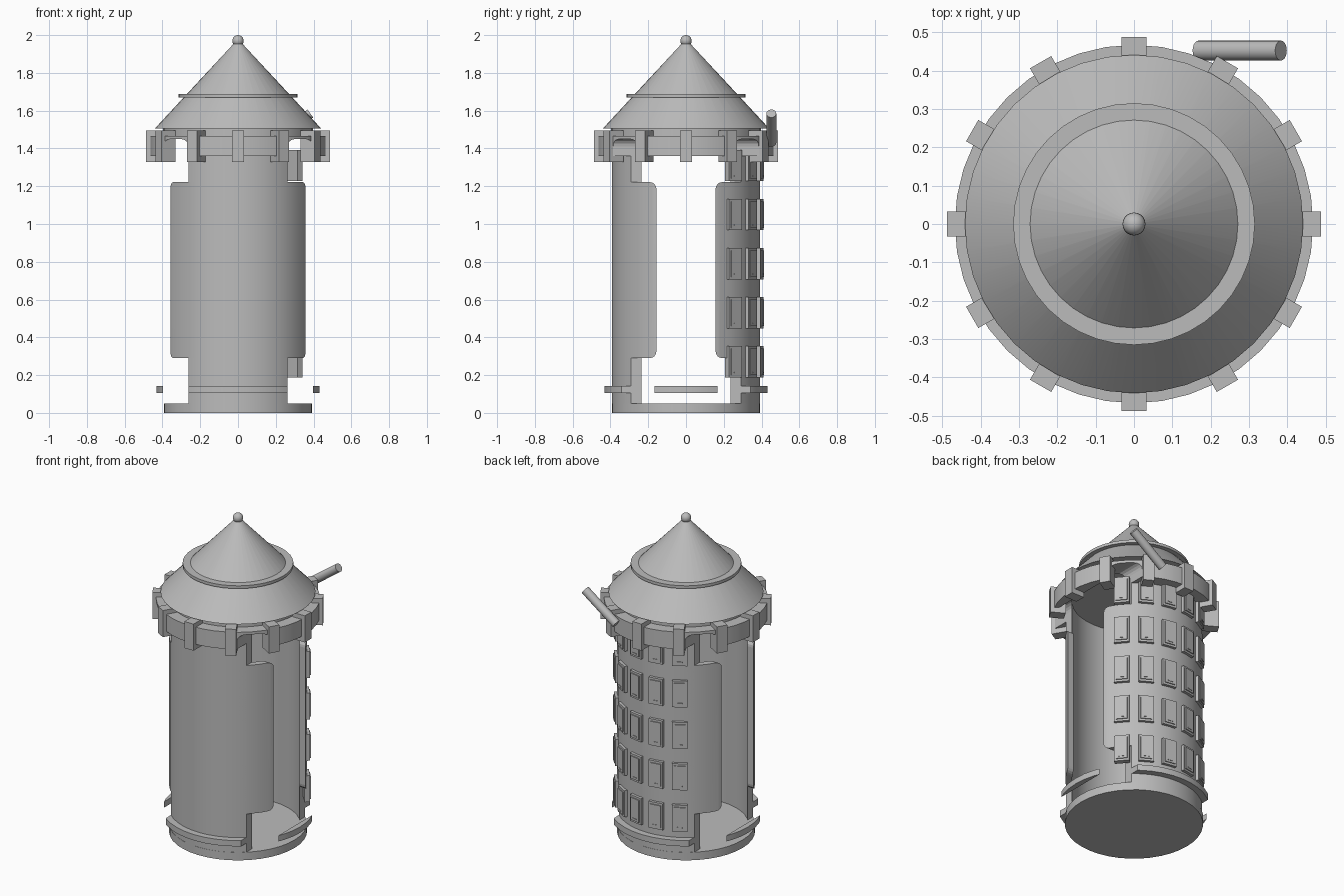
import bpy, bmesh, math
from mathutils import Matrix, Vector

if "Cube" in bpy.data.objects:
    bpy.data.objects.remove(bpy.data.objects["Cube"])

grey = bpy.data.materials.new("plain grey")
grey.use_nodes = True
colour = (0.5, 0.5, 0.5, 1)
grey.diffuse_color = colour
grey.node_tree.nodes["Principled BSDF"].inputs["Base Color"].default_value = colour


def finish(bm, name, smooth=True):
    bmesh.ops.recalc_face_normals(bm, faces=bm.faces)
    mesh = bpy.data.meshes.new(name)
    bm.to_mesh(mesh)
    bm.free()
    mesh.materials.append(grey)
    ob = bpy.data.objects.new(name, mesh)
    bpy.context.collection.objects.link(ob)
    if smooth:
        select(ob)
        bpy.ops.object.shade_smooth_by_angle(angle=math.radians(30))
    return ob


def select(ob):
    bpy.ops.object.select_all(action='DESELECT')
    ob.select_set(True)
    bpy.context.view_layer.objects.active = ob


def lathe(name, r_in, r_out, z0, z1, sides=40):
    """Closed tube with a rectangular section."""
    bm = bmesh.new()
    pts = [(r_in, z0), (r_out, z0), (r_out, z1), (r_in, z1)]
    loops = []
    for i in range(sides):
        a = math.tau * i / sides
        loops.append([bm.verts.new((r * math.cos(a), r * math.sin(a), z)) for r, z in pts])
    for i, loop in enumerate(loops):
        nxt = loops[(i + 1) % sides]
        for j in range(4):
            k = (j + 1) % 4
            bm.faces.new((loop[j], nxt[j], nxt[k], loop[k]))
    return finish(bm, name)


def cone(name, r0, r1, z0, z1, sides=40, matrix=Matrix()):
    bm = bmesh.new()
    place = matrix @ Matrix.Translation((0, 0, (z0 + z1) / 2))
    bmesh.ops.create_cone(bm, cap_ends=True, segments=sides, radius1=r0, radius2=r1,
                          depth=z1 - z0, matrix=place)
    return finish(bm, name)


def add_box(bm, lo, hi, matrix=Matrix()):
    lo, hi = Vector(lo), Vector(hi)
    place = matrix @ Matrix.Translation((lo + hi) / 2) @ Matrix.Diagonal((*(hi - lo), 1))
    return bmesh.ops.create_cube(bm, size=1, matrix=place)["verts"]


def boolean(ob, cutter, operation):
    mod = ob.modifiers.new("cut", 'BOOLEAN')
    mod.operation, mod.solver, mod.object = operation, 'EXACT', cutter
    select(ob)
    bpy.ops.object.modifier_apply(modifier=mod.name)


def discard(ob):
    bpy.data.objects.remove(ob)


# Side slots, with rounded top edges, cut through the wall and both rings
bm = bmesh.new()
for s in (-1, 1):
    x0, x1 = sorted((s * 0.262, s * 0.397))
    add_box(bm, (x0, -0.6, 0.05), (x1, 0.6, 1.45))
top_edges = [e for e in bm.edges
             if all(v.co.z > 1.4 for v in e.verts) and e.verts[0].co.x == e.verts[1].co.x]
bmesh.ops.bevel(bm, geom=top_edges, offset=0.04, segments=4, profile=0.5, affect='EDGES')
slots = finish(bm, "slot_cutter", False)
slots.hide_render = True

wall = lathe("wall", 0.354, 0.392, 0.03, 1.48)
lower_ring = lathe("lower_ring", 0.385, 0.432, 0.106, 0.143)
upper_ring = lathe("upper_ring", 0.385, 0.467, 1.36, 1.467)
for part in (wall, lower_ring, upper_ring):
    boolean(part, slots, 'DIFFERENCE')
discard(slots)

# Curved doors at front and back with rounded free corners
for name, s in (("front_doors", -1), ("back_doors", 1)):
    doors = lathe(name, 0.354, 0.392, 0.2, 1.3)
    bm = bmesh.new()
    y0, y1 = sorted((s * 0.157, s * 0.6))
    add_box(bm, (-0.6, y0, 0.29), (0.6, y1, 1.222))
    corners = [e for e in bm.edges
               if all(abs(v.co.y) < 0.2 for v in e.verts) and e.verts[0].co.z == e.verts[1].co.z]
    bmesh.ops.bevel(bm, geom=corners, offset=0.035, segments=4, profile=0.5, affect='EDGES')
    shape = finish(bm, "door_shape", False)
    boolean(doors, shape, 'INTERSECT')
    discard(shape)

# Floor, ceiling, stepped roof and finial
cone("floor_disc", 0.393, 0.393, 0, 0.05)
cone("ceiling_disc", 0.397, 0.397, 1.465, 1.508)
cone("roof_cone", 0.441, 0.004, 1.505, 1.975)
lathe("roof_ring", 0.25, 0.315, 1.67, 1.688)
bm = bmesh.new()
bmesh.ops.create_uvsphere(bm, u_segments=20, v_segments=12, radius=0.03,
                          matrix=Matrix.Translation((0, 0, 1.97)))
finish(bm, "finial_ball")

# Twelve blocks around the upper ring
bm = bmesh.new()
for i in range(12):
    add_box(bm, (0.4, -0.032, 1.328), (0.487, 0.032, 1.495),
            Matrix.Rotation(math.tau * i / 12, 4, 'Z'))
finish(bm, "crown_blocks", False)

# Grid of small panels on the back left of the wall, each with a raised plate and a catch
bm = bmesh.new()
for col in range(5):
    turn = Matrix.Rotation(math.radians(40 + 20 * col), 4, 'Z')
    for row in range(5):
        place = turn @ Matrix.Translation((0, 0, 0.27 + 0.26 * row))
        add_box(bm, (0.375, -0.044, -0.083), (0.408, 0.044, 0.083), place)
        add_box(bm, (0.4, -0.033, -0.07), (0.414, 0.033, 0.07), place)
        add_box(bm, (0.41, -0.015, -0.058), (0.417, 0.015, -0.053), place)
finish(bm, "wall_panels", False)

# Slanted bar behind the upper ring
low, high = Vector((0.168, 0.452, 1.43)), Vector((0.383, 0.452, 1.585))
axis = high - low
cone("slanted_bar", 0.026, 0.026, 0, axis.length, 20,
     Matrix.Translation(low) @ axis.to_track_quat('Z', 'Y').to_matrix().to_4x4())
